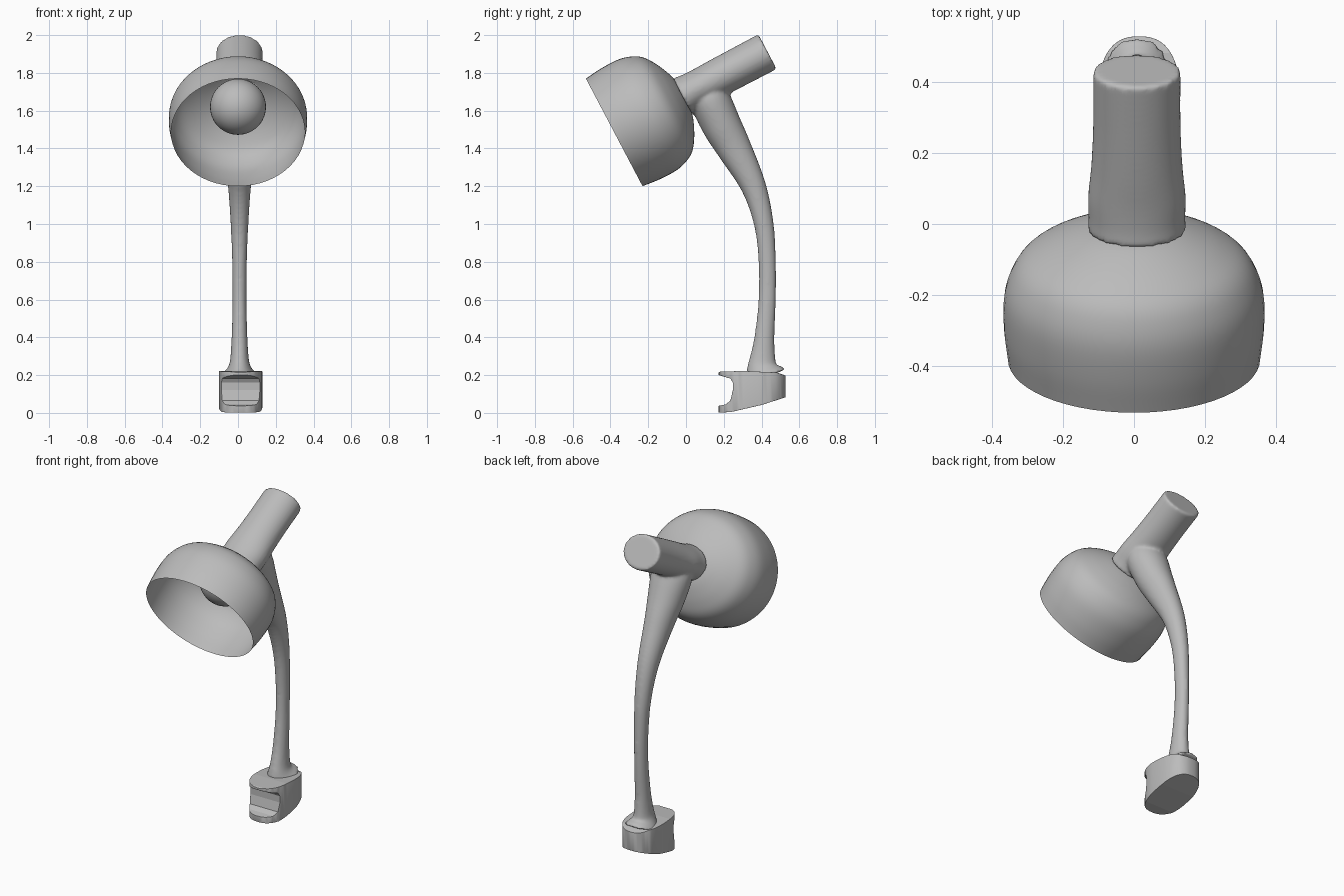
import bpy, bmesh, math
from mathutils import Vector

if "Cube" in bpy.data.objects:
    bpy.data.objects.remove(bpy.data.objects["Cube"])

grey = bpy.data.materials.new("matte grey")
grey.use_nodes = True
grey.diffuse_color = (0.5, 0.5, 0.5, 1)
grey.node_tree.nodes["Principled BSDF"].inputs["Base Color"].default_value = (0.5, 0.5, 0.5, 1)

CX = 0.008                                  # slight sideways offset of stand
RIM = Vector((0, -0.38, 1.485))             # centre of the shade opening
AXIS = Vector((0, 0.885, 0.466)).normalized()


def make(name, bm):
    bmesh.ops.recalc_face_normals(bm, faces=bm.faces[:])
    mesh = bpy.data.meshes.new(name)
    bm.to_mesh(mesh)
    bm.free()
    mesh.materials.append(grey)
    ob = bpy.data.objects.new(name, mesh)
    bpy.context.collection.objects.link(ob)
    return ob


def smooth(ob, angle):
    bpy.ops.object.select_all(action='DESELECT')
    ob.select_set(True)
    bpy.context.view_layer.objects.active = ob
    bpy.ops.object.shade_smooth_by_angle(angle=math.radians(angle))


def spline(rows, steps):
    """Catmull-Rom through rows of numbers."""
    pts = [Vector(r) for r in rows]
    pts = [2 * pts[0] - pts[1]] + pts + [2 * pts[-1] - pts[-2]]
    out = []
    for a, b, c, d in zip(pts, pts[1:], pts[2:], pts[3:]):
        for k in range(steps):
            t = k / steps
            out.append(0.5 * (2 * b + (c - a) * t + (2 * a - 5 * b + 4 * c - d) * t**2
                              + (3 * b - a - 3 * c + d) * t**3))
    return out + [pts[-2]]


def loft(bm, rows, cx=0.0, steps=5, sides=56, caps=(True, True)):
    """Elliptical sections (y, z, half depth, half width) along a path."""
    st = spline(rows, steps)
    rings = []
    for i, s in enumerate(st):
        d = st[min(i + 1, len(st) - 1)] - st[max(i - 1, 0)]
        t = Vector((0, d[0], d[1])).normalized()
        n = Vector((0, -t.z, t.y))
        ring = []
        for k in range(sides):
            a = math.tau * k / sides
            ring.append(bm.verts.new(Vector((cx + s[3] * math.cos(a), s[0], s[1]))
                                     + n * s[2] * math.sin(a)))
        rings.append(ring)
    for r, q in zip(rings, rings[1:]):
        for k in range(sides):
            j = (k + 1) % sides
            bm.faces.new((r[k], r[j], q[j], q[k]))
    for ring, cap in zip((rings[0], rings[-1]), caps):
        if cap:
            bm.faces.new(ring)


def on_axis(s, r, rx):
    p = RIM + AXIS * s
    return (p.y, p.z, r, rx)


# Bell shade, open at the front
bm = bmesh.new()
shade_profile = [(0, .322), (.1, .332), (.2, .331), (.27, .312), (.32, .28),
                 (.36, .225), (.39, .165), (.41, .11), (.418, .06)]
loft(bm, [on_axis(s, r, r * 1.1) for s, r in shade_profile], caps=(False, True))
smooth(make("shade", bm), 50)

# Bulb
bm = bmesh.new()
bmesh.ops.create_uvsphere(bm, u_segments=40, v_segments=24, radius=0.148)
bmesh.ops.translate(bm, vec=RIM + AXIS * 0.29, verts=bm.verts[:])
smooth(make("bulb", bm), 60)

# Curved arm and lamp neck, blended into one skin
bm = bmesh.new()
loft(bm, [(.42, .19, .115, .1), (.405, .235, .085, .065), (.405, .28, .07, .05),
          (.415, .4, .053, .042), (.43, .6, .046, .037), (.43, .8, .046, .039),
          (.412, 1, .052, .047), (.357, 1.2, .067, .061), (.255, 1.4, .092, .083),
          (.19, 1.52, .104, .105), (.13, 1.65, .108, .122), (.1, 1.71, .1, .105)], CX)
loft(bm, [on_axis(*r) for r in [(.408, .108, .138), (.45, .102, .136), (.52, .1, .137),
                                (.62, .102, .128), (.75, .103, .123), (.917, .104, .123)]], CX)
arm = make("arm_and_neck", bm)
mod = arm.modifiers.new("blend", 'REMESH')
mod.mode = 'VOXEL'
mod.voxel_size = 0.009
mod.use_smooth_shade = True
mod = arm.modifiers.new("soften", 'SMOOTH')
mod.factor = 0.5
mod.iterations = 9
for p in arm.data.polygons:
    p.use_smooth = True

# Clamp foot: rounded plan cut to a C-shaped side profile
bm = bmesh.new()
plan = []
for k in range(64):
    a = math.tau * k / 64
    c, s = math.cos(a), math.sin(a)
    x = math.copysign(abs(c) ** 0.8, c) * 0.115
    y = math.copysign(abs(s) ** 0.8, s) * 0.177
    plan.append(bm.verts.new((CX + 0.006 + x, 0.35 + y, -0.05)))
base = bm.faces.new(plan)
top = bmesh.ops.extrude_face_region(bm, geom=[base])["geom"]
bmesh.ops.translate(bm, vec=(0, 0, 0.4), verts=[v for v in top if isinstance(v, bmesh.types.BMVert)])
foot = make("clamp_foot", bm)

bm = bmesh.new()
side = [(.16, .205), (.18, .218), (.3, .222), (.48, .214), (.535, .195), (.535, .085),
        (.4, .042), (.24, .005), (.16, 0), (.16, .035), (.21, .045), (.235, .065),
        (.248, .12), (.248, .16), (.235, .182), (.2, .192)]
face = bm.faces.new([bm.verts.new((-0.3, y, z)) for y, z in side])
ext = bmesh.ops.extrude_face_region(bm, geom=[face])["geom"]
bmesh.ops.translate(bm, vec=(0.6, 0, 0), verts=[v for v in ext if isinstance(v, bmesh.types.BMVert)])
cutter = make("foot_side_cutter", bm)
cutter.hide_render = True
cutter.hide_set(True)
mod = foot.modifiers.new("side_profile", 'BOOLEAN')
mod.operation = 'INTERSECT'
mod.solver = 'EXACT'
mod.object = cutter
mod = foot.modifiers.new("soft_edge", 'BEVEL')
mod.width = 0.006
mod.segments = 2
mod.limit_method = 'ANGLE'
mod.angle_limit = math.radians(40)
smooth(foot, 40)
